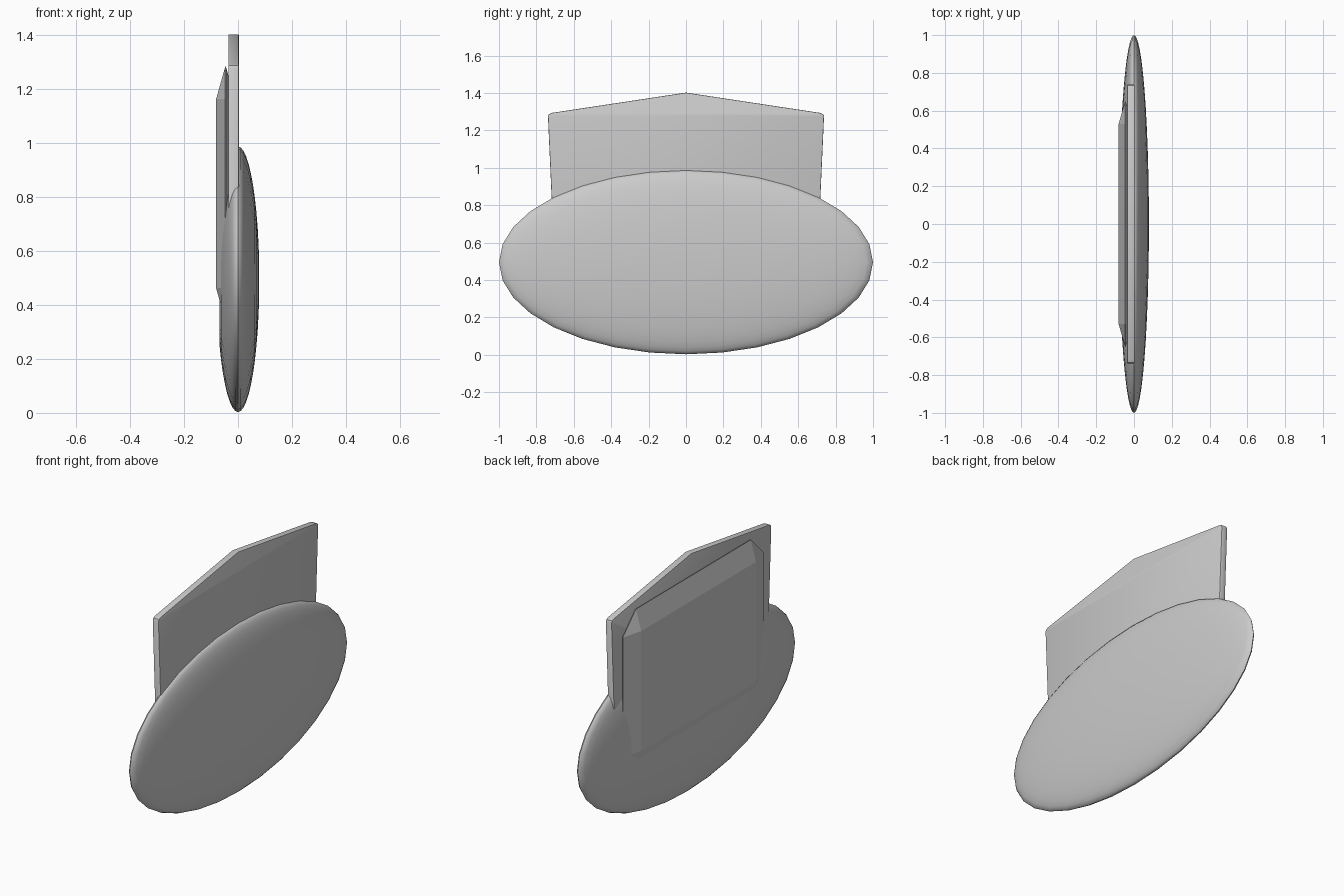
import bpy, bmesh
from math import sin, cos, pi

if "Cube" in bpy.data.objects:
    bpy.data.objects.remove(bpy.data.objects["Cube"])


def finish(name, bm, angle=None):
    bmesh.ops.recalc_face_normals(bm, faces=bm.faces[:])
    mesh = bpy.data.meshes.new(name)
    bm.to_mesh(mesh)
    bm.free()
    ob = bpy.data.objects.new(name, mesh)
    bpy.context.collection.objects.link(ob)
    if angle:
        bpy.ops.object.select_all(action='DESELECT')
        ob.select_set(True)
        bpy.context.view_layer.objects.active = ob
        bpy.ops.object.shade_smooth_by_angle(angle=angle)
    return ob


def loft(sections):
    """Closed solid from equal-length rings of points."""
    bm = bmesh.new()
    rings = [[bm.verts.new(p) for p in s] for s in sections]
    n = len(rings[0])
    for a, b in zip(rings, rings[1:]):
        for i in range(n):
            j = (i + 1) % n
            bm.faces.new((a[i], a[j], b[j], b[i]))
    bm.faces.new(rings[0])
    bm.faces.new(rings[-1])
    return bm


# Flattened oval body, rings stacked along x, with a slightly flat back
N, R = 32, 24
half_x, half_z, mid_z = 0.079, 0.492, 0.495
sections = []
for k in range(4, R):
    t = pi * k / R
    x, r = -half_x * cos(t), sin(t)
    x = max(x, -0.072)
    sections.append([(x, r * cos(2 * pi * i / N), mid_z + half_z * r * sin(2 * pi * i / N))
                     for i in range(N)])
bm = loft(sections)
tip = max(bm.faces, key=lambda f: f.calc_center_median().x if len(f.verts) == N else -9)
bmesh.ops.poke(bm, faces=[tip], offset=0.0007)
finish("oval_body", bm, pi / 4)

# Upright gabled panel with clipped shoulders and softened edges
right = [(0.695, 0.32), (0.738, 1.275), (0.733, 1.287), (0.715, 1.294)]
outline = right + [(0, 1.402)] + [(-y, z) for y, z in reversed(right)]
bm = loft([[(x, y, z) for y, z in outline] for x in (-0.036, 0.003)])
bmesh.ops.bevel(bm, geom=[e for e in bm.edges if abs(e.verts[0].co.x - e.verts[1].co.x) < 1e-6],
                offset=0.004, segments=2, profile=0.5, affect='EDGES')
finish("back_panel", bm, pi / 6)

# Chamfered box on the rear of the panel: its bevels meet in a mid-depth edge
bm = bmesh.new()
bmesh.ops.create_cube(bm, size=2)
for v in bm.verts:
    v.co.x *= 0.125
    v.co.y *= 0.65
    v.co.z *= 0.47
bmesh.ops.bevel(bm, geom=bm.edges[:], offset=0.12, segments=1, affect='EDGES')
for v in bm.verts:
    v.co.x = v.co.x * 0.035 / 0.125 - 0.046
    v.co.z += 0.812
finish("rear_box", bm)
